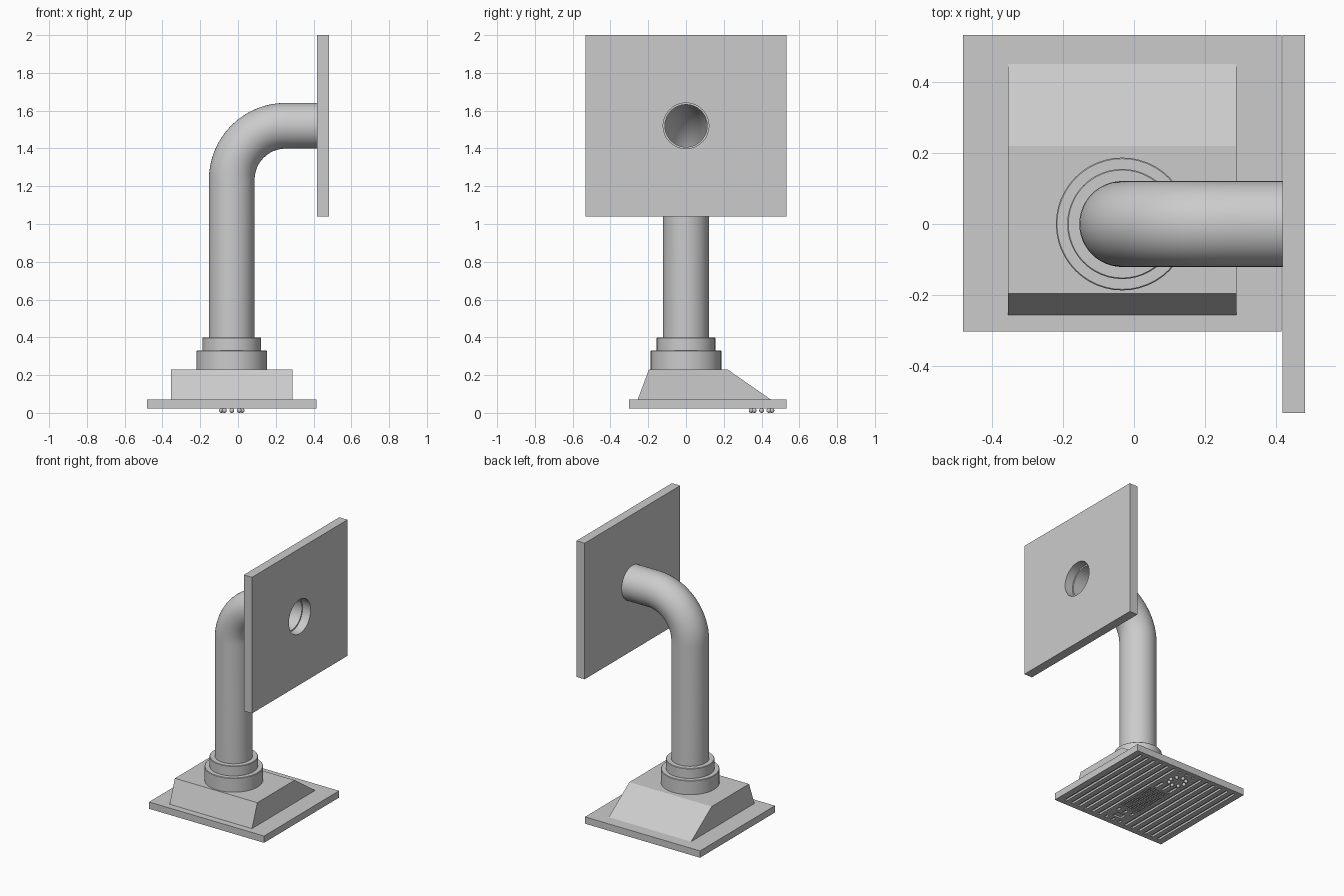
import bpy, bmesh, math
from mathutils import Vector, Matrix

if "Cube" in bpy.data.objects:
    bpy.data.objects.remove(bpy.data.objects["Cube"])

CX = -0.033            # axis of the duct
PZ = 1.52              # height of the horizontal run


def finish(name, bm, smooth=False):
    bmesh.ops.recalc_face_normals(bm, faces=bm.faces)
    me = bpy.data.meshes.new(name)
    bm.to_mesh(me)
    bm.free()
    ob = bpy.data.objects.new(name, me)
    bpy.context.collection.objects.link(ob)
    if smooth:
        bpy.ops.object.select_all(action='DESELECT')
        ob.select_set(True)
        bpy.context.view_layer.objects.active = ob
        bpy.ops.object.shade_smooth_by_angle(angle=math.radians(35))
    return ob


def add_box(bm, x0, x1, y0, y1, z0, z1):
    m = Matrix.Translation(((x0 + x1) / 2, (y0 + y1) / 2, (z0 + z1) / 2))
    m = m @ Matrix.Diagonal((x1 - x0, y1 - y0, z1 - z0, 1))
    bmesh.ops.create_cube(bm, size=1, matrix=m)


def cut(ob, cutter):
    mod = ob.modifiers.new("cut", 'BOOLEAN')
    mod.operation = 'DIFFERENCE'
    mod.solver = 'EXACT'
    mod.object = cutter
    bpy.context.view_layer.objects.active = ob
    bpy.ops.object.modifier_apply(modifier=mod.name)
    bpy.data.objects.remove(cutter, do_unlink=True)


def bridge(bm, a, b):
    n = len(a)
    for i in range(n):
        bm.faces.new((a[i], a[(i + 1) % n], b[(i + 1) % n], b[i]))


# Wall plate with round opening
bm = bmesh.new()
add_box(bm, 0.418, 0.482, -0.532, 0.532, 1.04, 2.0)
wall = finish("wall_plate", bm)
bm = bmesh.new()
bmesh.ops.create_cone(bm, cap_ends=True, segments=48, radius1=0.121, radius2=0.121, depth=0.3,
                      matrix=Matrix.Translation((0.45, 0, PZ)) @ Matrix.Rotation(math.pi / 2, 4, 'Y'))
cut(wall, finish("wall_cutter", bm))

# Base plate with slots and recesses on the underside
bm = bmesh.new()
add_box(bm, -0.482, 0.416, -0.303, 0.532, 0.022, 0.07)
base = finish("base_plate", bm)
bm = bmesh.new()
for i in range(-7, 8):
    x = CX + i * 0.056
    if abs(i) <= 1:
        spans = [(-0.265, -0.235), (-0.145, -0.11), (0.24, 0.32), (0.48, 0.50)]
    else:
        spans = [(-0.265, 0.50)]
    for y0, y1 in spans:
        add_box(bm, x - 0.010, x + 0.010, y0, y1, 0.0, 0.036)
add_box(bm, CX - 0.08, CX + 0.08, -0.09, 0.22, 0.0, 0.040)
add_box(bm, CX - 0.035, CX + 0.035, -0.215, -0.165, 0.0, 0.034)
cut(base, finish("slot_cutter", bm))

# Fine grille inside the central recess
bm = bmesh.new()
for i in range(1, 10):
    x = CX - 0.08 + i * 0.016
    add_box(bm, x - 0.003, x + 0.003, -0.09, 0.22, 0.024, 0.032)
for j in range(1, 20):
    y = -0.09 + j * 0.0155
    add_box(bm, CX - 0.08, CX + 0.08, y - 0.003, y + 0.003, 0.0245, 0.0315)
finish("grille", bm)

# Ring of small round buttons under the base
bm = bmesh.new()
for k in range(8):
    a = k * math.pi / 4
    bmesh.ops.create_uvsphere(bm, u_segments=16, v_segments=10, radius=0.0125,
                              matrix=Matrix.Translation((CX + 0.055 * math.cos(a), 0.40 + 0.055 * math.sin(a), 0.0125)))
finish("buttons", bm, True)

# Sloped hood: side profile extruded along x
bm = bmesh.new()
prof = [(-0.256, 0.07), (0.45, 0.07), (0.22, 0.23), (-0.196, 0.23)]
ends = [[bm.verts.new((x, y, z)) for y, z in prof] for x in (-0.355, 0.288)]
bridge(bm, *ends)
for e in ends:
    bm.faces.new(e)
finish("hood", bm)

# Stepped collar: lathe
bm = bmesh.new()
prof = [(0.115, 0.23), (0.187, 0.23), (0.187, 0.327), (0.184, 0.33), (0.155, 0.33),
        (0.155, 0.397), (0.152, 0.40), (0.115, 0.40)]
N = 48
rings = [[bm.verts.new((CX + r * math.cos(2 * math.pi * i / N), r * math.sin(2 * math.pi * i / N), z))
          for i in range(N)] for r, z in prof]
for a, b in zip(rings, rings[1:] + rings[:1]):
    bridge(bm, a, b)
finish("collar", bm, True)

# Hollow duct swept through a right-angle bend
R = 0.285
path = [(Vector((CX, 0, 0.23)), 0.0)]
for k in range(17):
    t = k / 16 * math.pi / 2
    path.append((Vector((CX + R - R * math.cos(t), 0, PZ - R + R * math.sin(t))), t))
path.append((Vector((0.42, 0, PZ)), math.pi / 2))


def sweep(bm, r):
    out = []
    for p, t in path:
        side = Vector((math.cos(t), 0, -math.sin(t)))
        out.append([bm.verts.new(p + side * r * math.cos(2 * math.pi * i / N)
                                 + Vector((0, r * math.sin(2 * math.pi * i / N), 0))) for i in range(N)])
    for a, b in zip(out, out[1:]):
        bridge(bm, a, b)
    return out


bm = bmesh.new()
outer, inner = sweep(bm, 0.121), sweep(bm, 0.112)
bridge(bm, outer[0], inner[0])
bridge(bm, outer[-1], inner[-1])
finish("duct", bm, True)
